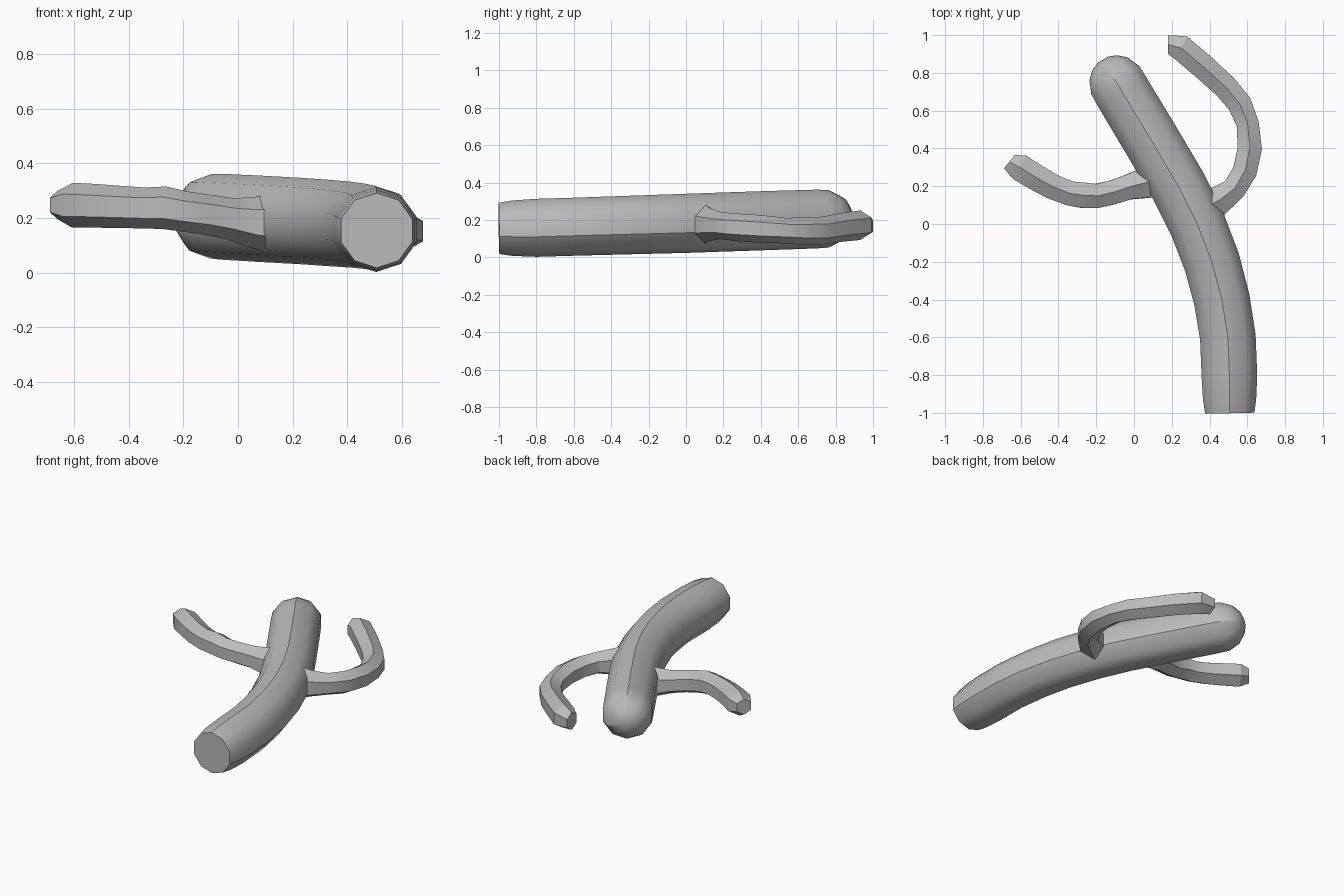
import bpy, bmesh, math
from mathutils import Vector

cube = bpy.data.objects.get("Cube")
if cube:
    bpy.data.objects.remove(cube, do_unlink=True)

# Single plain grey
grey = bpy.data.materials.new("plain grey")
grey.diffuse_color = (0.5, 0.5, 0.5, 1)
grey.use_nodes = True
grey.node_tree.nodes["Principled BSDF"].inputs["Base Color"].default_value = (0.5, 0.5, 0.5, 1)


def sweep(name, path, sides, smooth_angle, end_dir=None, sharp=()):
    """Skin polygon rings (x, y, z, radius) along a path; one ring corner points up."""
    pts = [Vector(p[:3]) for p in path]
    bm = bmesh.new()
    rings = []
    for i, p in enumerate(pts):
        ahead = (pts[min(i + 1, len(pts) - 1)] - p).normalized()
        behind = (p - pts[max(i - 1, 0)]).normalized()
        tangent = (ahead + behind).normalized()
        if end_dir and i == len(pts) - 1:
            tangent = Vector(end_dir).normalized()
        side = tangent.cross(Vector((0, 0, 1))).normalized()
        up = side.cross(tangent)
        ring = []
        for k in range(sides):
            a = 2 * math.pi * k / sides
            ring.append(bm.verts.new(p + path[i][3] * (up * math.cos(a) + side * math.sin(a))))
        rings.append(ring)
    for r0, r1 in zip(rings, rings[1:]):
        for k in range(sides):
            n = (k + 1) % sides
            bm.faces.new((r0[k], r0[n], r1[n], r1[k]))
    bm.faces.new(rings[0])
    bm.faces.new(rings[-1])
    bmesh.ops.recalc_face_normals(bm, faces=bm.faces[:])
    mesh = bpy.data.meshes.new(name)
    bm.to_mesh(mesh)
    bm.free()
    mesh.materials.append(grey)
    obj = bpy.data.objects.new(name, mesh)
    bpy.context.collection.objects.link(obj)
    bpy.ops.object.select_all(action='DESELECT')
    obj.select_set(True)
    bpy.context.view_layer.objects.active = obj
    bpy.ops.object.shade_smooth_by_angle(angle=math.radians(smooth_angle))
    # Lengthwise creases along chosen corners
    for e in mesh.edges:
        a, b = e.vertices
        if a % sides == b % sides and a % sides in sharp:
            e.use_edge_sharp = True
    return obj


# Trunk: flat cut at the front, gentle bend, rounded tip
trunk = [(0.507, -1.0, 0.155, 0.137), (0.506, -0.93, 0.156, 0.148),
         (0.505, -0.8, 0.158, 0.155), (0.497, -0.6, 0.164, 0.155),
         (0.465, -0.4, 0.17, 0.156), (0.412, -0.2, 0.176, 0.157),
         (0.335, 0.0, 0.182, 0.158), (0.235, 0.2, 0.189, 0.158),
         (0.09, 0.445, 0.197, 0.158), (-0.06, 0.695, 0.205, 0.157)]
tip = Vector((-0.085, 0.738, 0.206))
axis = Vector((-0.51, 0.86, 0.02))
for deg in (10, 38, 60, 78):
    c = tip + axis * 0.157 * math.sin(math.radians(deg))
    trunk.append((*c, 0.157 * math.cos(math.radians(deg))))
sweep("trunk", trunk, 10, 40, sharp=(0, 3))

# Left arm: hooks round and back past the trunk tip
sweep("left_arm",
      [(0.36, 0.08, 0.18, 0.12), (0.45, 0.125, 0.175, 0.088), (0.53, 0.185, 0.17, 0.072),
       (0.587, 0.28, 0.16, 0.074), (0.613, 0.4, 0.152, 0.074), (0.602, 0.53, 0.143, 0.068),
       (0.56, 0.635, 0.14, 0.074), (0.488, 0.722, 0.142, 0.074), (0.37, 0.83, 0.16, 0.077),
       (0.25, 0.932, 0.172, 0.079), (0.18, 0.95, 0.165, 0.058)],
      6, 25, end_dir=(-1, 0, 0))

# Right arm: curves outward and up to a blunt end
sweep("right_arm",
      [(0.16, 0.25, 0.18, 0.12), (0.05, 0.215, 0.185, 0.092), (-0.03, 0.195, 0.198, 0.076),
       (-0.11, 0.168, 0.212, 0.074), (-0.2, 0.148, 0.225, 0.074), (-0.27, 0.152, 0.238, 0.078),
       (-0.34, 0.162, 0.237, 0.075), (-0.43, 0.197, 0.241, 0.077), (-0.52, 0.247, 0.245, 0.08),
       (-0.605, 0.3, 0.247, 0.082), (-0.66, 0.33, 0.248, 0.052)],
      6, 25, end_dir=(-0.75, 0.6, 0))
